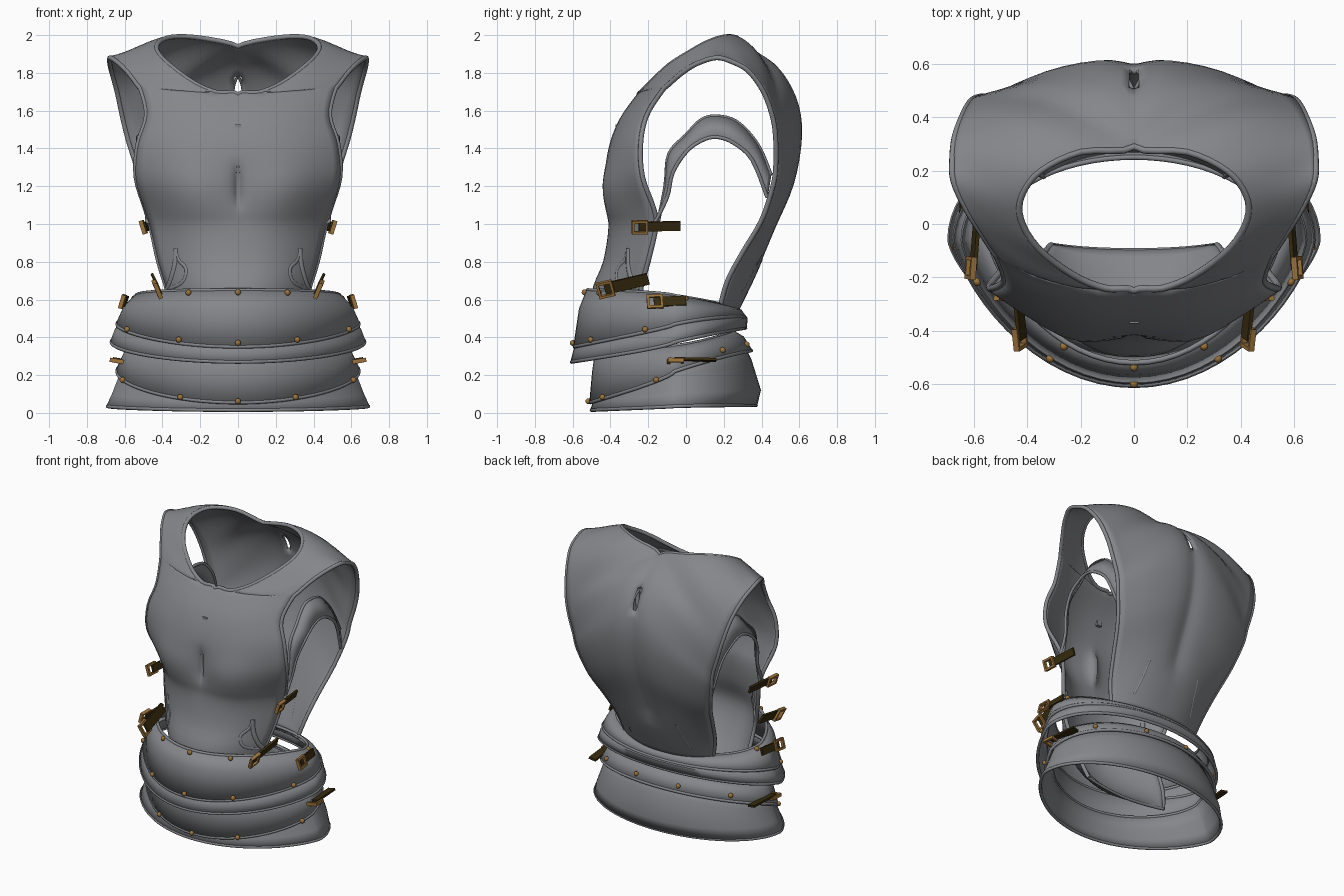
import bpy, bmesh, math
from mathutils import Vector
from mathutils.bvhtree import BVHTree

if "Cube" in bpy.data.objects:
    bpy.data.objects.remove(bpy.data.objects["Cube"])


def material(name, rgb):
    m = bpy.data.materials.new(name)
    m.use_nodes = True
    m.diffuse_color = (*rgb, 1)
    m.node_tree.nodes["Principled BSDF"].inputs["Base Color"].default_value = (*rgb, 1)
    return m


STEEL = material("steel grey", (0.235, 0.24, 0.255))
BRASS = material("brass", (0.34, 0.175, 0.045))
LEATHER = material("dark leather", (0.04, 0.025, 0.005))


def finish(name, bm, mat, angle=50):
    me = bpy.data.meshes.new(name)
    bm.to_mesh(me)
    bm.free()
    me.materials.append(mat)
    ob = bpy.data.objects.new(name, me)
    bpy.context.collection.objects.link(ob)
    bpy.ops.object.select_all(action='DESELECT')
    ob.select_set(True)
    bpy.context.view_layer.objects.active = ob
    bpy.ops.object.shade_smooth_by_angle(angle=math.radians(angle))
    return ob


def thicken(ob, t):
    mod = ob.modifiers.new("thickness", 'SOLIDIFY')
    mod.thickness, mod.offset = t, 0


def mirror(ob):
    ob.modifiers.new("mirror", 'MIRROR').use_axis[0] = True


def loft(bm, rows, closed=False):
    grid = [[bm.verts.new(p) for p in r] for r in rows]
    for a, b in zip(grid, grid[1:]):
        n = len(a)
        for i in range(n if closed else n - 1):
            j = (i + 1) % n
            bm.faces.new((a[i], a[j], b[j], b[i]))


def tube(name, pts, r, mat, closed=False, both=False):
    for sx in ((1, -1) if both else (1,)):
        cu = bpy.data.curves.new(name, 'CURVE')
        cu.dimensions = '3D'
        cu.bevel_depth, cu.bevel_resolution = r, 2
        cu.use_fill_caps = True
        sp = cu.splines.new('POLY')
        sp.points.add(len(pts) - 1)
        for q, p in zip(sp.points, pts):
            q.co = (sx * p[0], p[1], p[2], 1)
        sp.use_cyclic_u = closed
        sp.use_smooth = True
        cu.materials.append(mat)
        ob = bpy.data.objects.new(name, cu)
        bpy.context.collection.objects.link(ob)


def spline(pts, n=4):
    pts = [Vector(p) for p in pts]
    out = []
    for i in range(len(pts) - 1):
        a, b, c, d = pts[max(i - 1, 0)], pts[i], pts[i + 1], pts[min(i + 2, len(pts) - 1)]
        for k in range(n):
            t = k / n
            out.append(b + (c - a) * t / 2 + (a - 2.5 * b + 2 * c - d / 2) * t * t
                       + (1.5 * b - a / 2 - 1.5 * c + d / 2) * t ** 3)
    return out + [pts[-1]]


# Cuirass: centre/neck line and arm-side line, from the inturned front tail over the shoulder
inner = [(0, -.1, .12), (0, -.27, .24), (0, -.42, .42),
         (0, -.49, .62), (0, -.43, .8), (0, -.4, .98), (0, -.405, 1.08), (0, -.41, 1.25),
         (0, -.4, 1.4), (0, -.345, 1.55), (0, -.25, 1.685), (.11, -.24, 1.695), (.23, -.19, 1.745),
         (.36, -.09, 1.84), (.425, .02, 1.91), (.42, .11, 1.96), (.35, .2, 1.99), (.2, .27, 1.985),
         (0, .29, 1.94), (0, .45, 1.86), (0, .57, 1.7), (0, .61, 1.5), (0, .57, 1.25),
         (0, .47, 1.0), (0, .37, .75), (0, .27, .54)]
outer = [(.31, -.08, .14), (.35, -.13, .3), (.36, -.19, .47),
         (.37, -.24, .63), (.42, -.2, .8), (.46, -.16, .98), (.49, -.17, 1.08), (.54, -.23, 1.25),
         (.53, -.24, 1.42), (.485, -.21, 1.57), (.51, -.13, 1.7), (.535, -.09, 1.74), (.58, -.02, 1.8),
         (.63, .06, 1.85), (.675, .16, 1.88), (.68, .24, 1.86), (.67, .33, 1.81), (.64, .41, 1.7),
         (.61, .46, 1.56), (.58, .475, 1.44), (.54, .475, 1.31), (.52, .46, 1.2), (.47, .4, 1.02),
         (.42, .3, .85), (.38, .22, .7), (.34, .18, .56)]
# Row curvature: flatness of the middle, outward swell
curve = [(2.4, 0, 0)] * 11 + [(2, 0, 0), (1.6, 0, 0)] + [(1.2, 0, 0)] * 3 + [
    (1.1, .01, 0), (1.0, .04, 0), (1.0, .065, 0), (1.4, .055, 0), (1.9, .02, 0)] + [(2.4, 0, 0)] * 5
steps = [0, .035, .09, .17, .27, .38, .5, .62, .73, .83, .92, 1]
P, Q = spline(inner), spline(outer)
rows = []
for a, b, c in zip(P, Q, spline(curve)):
    a.x = max(a.x, 0)
    row = []
    for s in steps:
        v = Vector((a.x + (b.x - a.x) * s,
                    a.y + (b.y - a.y) * s ** c.x + c.y * math.sin(math.pi * s),
                    a.z + (b.z - a.z) * s ** 1.4))
        if v.y < -.1:      # chest swell and centre slit
            v.y -= .045 * math.exp(-((v.x - .24) / .17) ** 2 - ((v.z - 1.17) / .16) ** 2)
            v.y += .045 * math.exp(-(v.x / .02) ** 2 - ((v.z - 1.2) / .1) ** 4)
        elif v.y > .4:     # spine hollow
            v.y -= .018 * math.exp(-(v.x / .06) ** 2)
        row.append(v)
    rows.append(row)
bm = bmesh.new()
loft(bm, rows)
tree = BVHTree.FromBMesh(bm)
hole = [f for f in bm.faces if f.calc_center_median().x < .012
        and f.calc_center_median().y > .4 and 1.64 < f.calc_center_median().z < 1.77]
bmesh.ops.delete(bm, geom=hole, context='FACES')
cuirass = finish("cuirass", bm, STEEL)
mirror(cuirass)
thicken(cuirass, .018)

# Rolled rims of neck and arm openings
neck = P[40:73]
tube("neck_rim", neck + [Vector((-p.x, p.y, p.z)) for p in neck[-2:0:-1]], .013, STEEL, closed=True)
tube("arm_rim", Q, .013, STEEL, both=True)
tube("back_hem", rows[-1], .01, STEEL, both=True)
tube("front_tail_hem", rows[0], .01, STEEL, both=True)


def on_plate(x, z, front=True):
    d = 1 if front else -1
    hit = tree.ray_cast(Vector((max(x, .001), -2 * d, z)), Vector((0, d, 0)))[0]
    return hit if hit else Vector((x, -.3 * d, z))


# Raised folds and slit lips on the plates
folds = [("side_fold", True, [(.37, .655), (.29, .69), (.27, .76), (.31, .81), (.325, .87)], .013),
         ("side_fold_outer", True, [(.325, .87), (.33, .79), (.35, .71), (.37, .655)], .018),
         ("slit_lip", True, [(.004, 1.03), (.022, 1.12), (.024, 1.2), (.004, 1.36)], .007),
         ("back_fold", False, [(.2, .84), (.21, .74), (.23, .63)], .012),
         ("back_centre_fold", False, [(.004, .72), (.025, .65), (.02, .58)], .009),
         ("back_slit_lip", False, [(.004, 1.78), (.022, 1.73), (.022, 1.68), (.004, 1.62)], .007)]
for name, front, pts, r in folds:
    tube(name, [on_plate(p.x, p.z, front) for p in spline([(x, 0, z) for x, z in pts])],
         r, STEEL, both=True)

# Arched underarm strips
arch_top = spline([(.47, -.15, 1.0), (.47, -.11, 1.2), (.47, -.09, 1.37), (.46, 0, 1.47), (.45, .08, 1.55),
                   (.45, .16, 1.57), (.45, .27, 1.54), (.46, .38, 1.42), (.48, .45, 1.26)])
arch_low = spline([(.48, -.17, 1.0), (.49, -.1, 1.14), (.51, -.07, 1.27), (.53, 0, 1.38), (.53, .08, 1.44),
                   (.53, .16, 1.46), (.53, .25, 1.43), (.52, .35, 1.34), (.5, .43, 1.14)])
bm = bmesh.new()
loft(bm, [arch_top, arch_low])
arch = finish("underarm_arch", bm, STEEL)
mirror(arch)
thicken(arch, .015)
for edge in (arch_top, arch_low):
    tube("arch_rim", edge, .01, STEEL, both=True)


# Waist bands: each loop is (half width, front y, back y, front z, side z, back z)
def loop_point(lp, a):
    rx, yf, yb, zf, zs, zb = lp
    c, ym = math.cos(a), -.06
    y = ym - (c ** 1.45 * (ym - yf) if c > 0 else c * (yb - ym))
    return Vector((rx * math.sin(a), y, zs + (zf - zb) / 2 * c + ((zf + zb) / 2 - zs) * c * c))


bands = {"upper_waist_band": [(.54, -.52, .25, .65, .62, .56), (.6, -.56, .29, .55, .56, .54),
                              (.64, -.59, .31, .35, .47, .51)],
         "second_waist_band": [(.61, -.55, .28, .4, .49, .53), (.65, -.59, .32, .33, .43, .5),
                               (.67, -.605, .315, .27, .375, .45)],
         "third_waist_band": [(.57, -.47, .25, .36, .355, .43), (.6, -.49, .3, .22, .31, .4),
                              (.64, -.505, .345, .055, .22, .33)],
         "hem_band": [(.59, -.46, .28, .2, .28, .4), (.625, -.475, .34, .12, .19, .28),
                      (.66, -.485, .39, .06, .1, .12), (.69, -.5, .37, .015, .035, .04)]}
SEG = 64
angles = [2 * math.pi * i / SEG for i in range(SEG)]
for name, loops in bands.items():
    bm = bmesh.new()
    loft(bm, [[loop_point(l, a) for a in angles] for l in loops], closed=True)
    thicken(finish(name, bm, STEEL), .014)
    for l in (loops[0], loops[-1]):
        tube(name + "_rim", [loop_point(l, a) for a in angles], .01, STEEL, closed=True)

# Brass rivets along the bands
rivets = [("upper_waist_band", 0, .12, (0, 28, -28, 100, -100)),
          ("upper_waist_band", 1, .9, (0, 29, -29, 65, -65)),
          ("third_waist_band", 1, .96, (0, 28, -28, 70, -70)),
          ("third_waist_band", 1, .5, (130, -130, 165, -165))]
bm = bmesh.new()
for band, i, t, degs in rivets:
    for d in degs:
        a = math.radians(d)
        p = loop_point(bands[band][i], a).lerp(loop_point(bands[band][i + 1], a), t)
        p += Vector((math.sin(a), -math.cos(a), 0)) * .012
        new = bmesh.ops.create_uvsphere(bm, u_segments=10, v_segments=6, radius=.016)["verts"]
        bmesh.ops.translate(bm, verts=new, vec=p)
finish("rivets", bm, BRASS)

# Chest stud
bm = bmesh.new()
bmesh.ops.create_cube(bm, size=.035)
bmesh.ops.translate(bm, verts=bm.verts, vec=on_plate(0, 1.51) + Vector((0, .008, 0)))
finish("chest_stud", bm, STEEL)


# Leather straps with square brass buckles at the front end
def strap(name, start, end, width, tilt=0):
    start, end = Vector(start), Vector(end)
    d = (end - start).normalized()
    up = Vector((math.sin(tilt), 0, math.cos(tilt)))
    out = d.cross(up).normalized()
    up = out.cross(d)

    def box(bm, c, l, w, t):
        vs = bmesh.ops.create_cube(bm, size=1)["verts"]
        for v in vs:
            v.co = c + d * v.co.x * l + up * v.co.y * w + out * v.co.z * t
    bm = bmesh.new()
    length = (end - start).length
    box(bm, (start + end) / 2 + d * .015, length - .03, width * .85, .014)
    mirror(finish(name, bm, LEATHER, 20))
    bm = bmesh.new()
    for k in (-1, 1):
        box(bm, start + d * .035 + up * k * width / 2 + out * .01, .085, .014, .022)
        box(bm, start + d * (.035 + k * .036) + out * .01, .014, width, .022)
    mirror(finish(name + "_buckle", bm, BRASS, 20))


strap("chest_strap", (.495, -.28, .985), (.475, -.03, .99), .06, .3)
strap("waist_strap", (.415, -.46, .65), (.445, -.2, .71), .075, .4)
strap("band_strap", (.605, -.2, .585), (.59, 0, .595), .06, -.3)
strap("hem_strap", (.64, -.09, .285), (.62, .16, .28), .06, 1.4)
